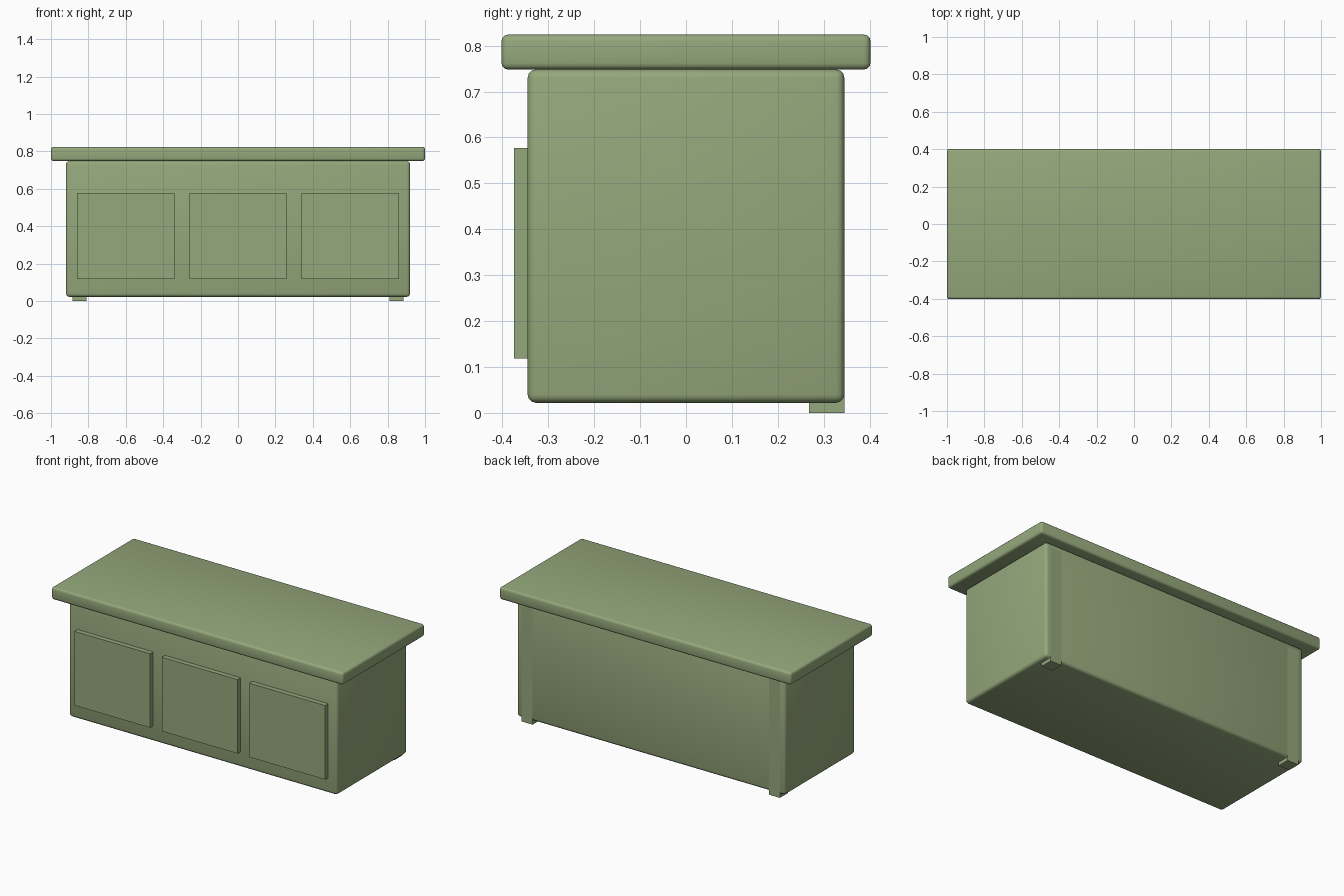
import bpy

old = bpy.data.objects.get("Cube")
if old:
    bpy.data.objects.remove(old, do_unlink=True)

green = bpy.data.materials.new("sage_green")
green.use_nodes = True
colour = (0.30, 0.39, 0.20, 1)
green.diffuse_color = colour
green.node_tree.nodes["Principled BSDF"].inputs["Base Color"].default_value = colour


def box(name, low, high, bevel=0):
    """Box between two corners, with softly rounded edges if bevel is set."""
    centre = [(a + b) / 2 for a, b in zip(low, high)]
    bpy.ops.mesh.primitive_cube_add(size=1, location=centre)
    part = bpy.context.object
    part.name = name
    part.scale = [b - a for a, b in zip(low, high)]
    bpy.ops.object.transform_apply(location=False, rotation=False, scale=True)
    part.data.materials.append(green)
    if bevel:
        mod = part.modifiers.new("rounded_edges", 'BEVEL')
        mod.width = bevel
        mod.segments = 3
        bpy.ops.object.shade_smooth()
    return part


# Cabinet body and overhanging worktop
box("cabinet_body", (-0.92, -0.345, 0.022), (0.92, 0.345, 0.748), 0.018)
box("worktop", (-1, -0.402, 0.748), (1, 0.402, 0.824), 0.014)

# Three raised panels on the front
for side, x in (("right", -0.6), ("middle", 0), ("left", 0.6)):
    box(f"front_panel_{side}", (x - 0.26, -0.375, 0.118), (x + 0.26, -0.335, 0.577))

# Two legs let into the back, flush with its surface
for side, x in (("right", -0.848), ("left", 0.848)):
    box(f"back_leg_{side}", (x - 0.038, 0.268, 0), (x + 0.038, 0.3455, 0.72))
